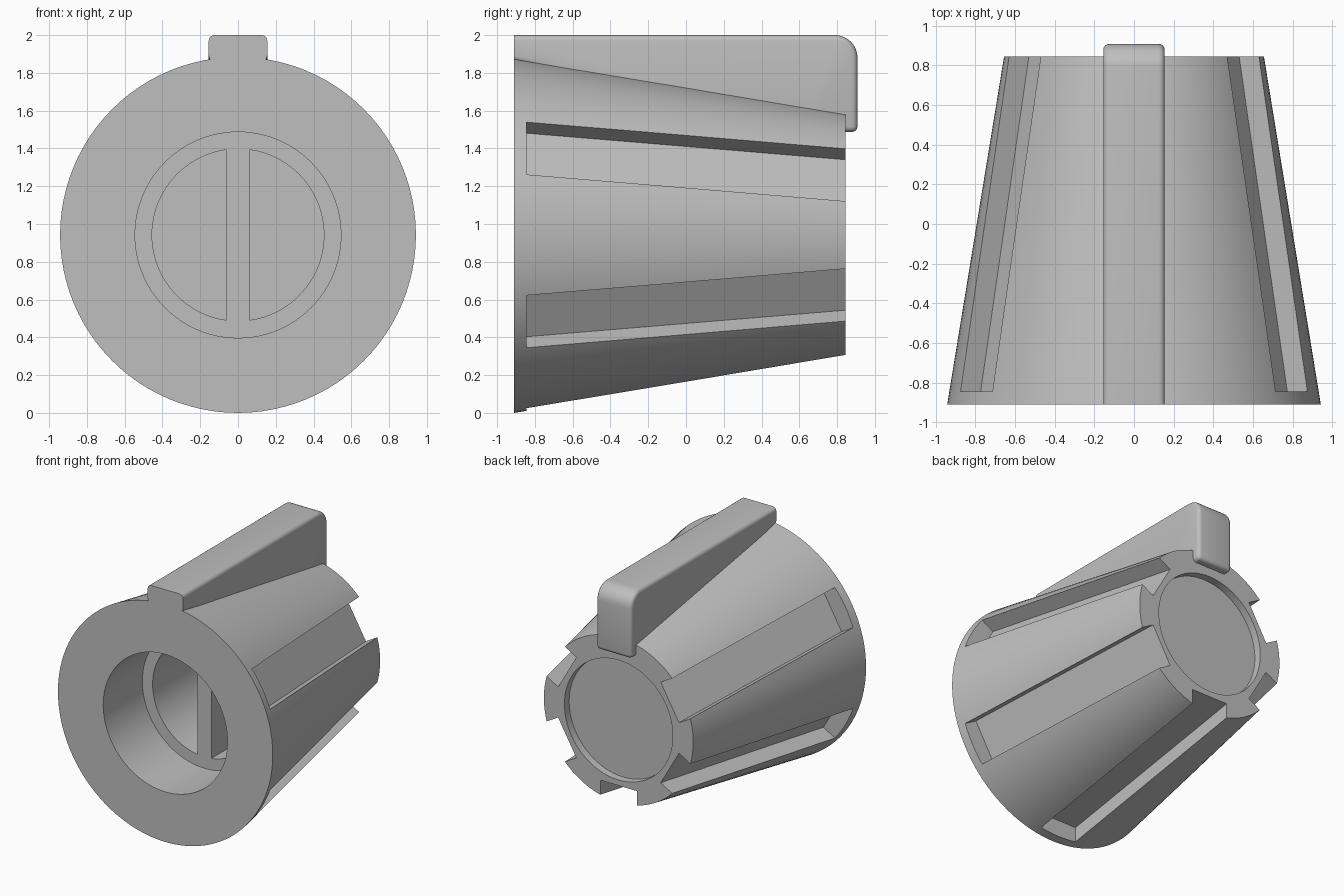
import bpy, bmesh, math
from mathutils import Matrix, Vector

cube = bpy.data.objects.get("Cube")
if cube:
    bpy.data.objects.remove(cube, do_unlink=True)

AXIS_Z = 0.942           # height of the knob's axis
FRONT, BACK = -0.91, 0.845

grey = bpy.data.materials.new("grey plastic")
grey.use_nodes = True
grey.diffuse_color = (0.52, 0.52, 0.52, 1)
grey.node_tree.nodes["Principled BSDF"].inputs["Base Color"].default_value = (0.52, 0.52, 0.52, 1)


def make_object(name, bm):
    bmesh.ops.recalc_face_normals(bm, faces=bm.faces[:])
    mesh = bpy.data.meshes.new(name)
    bm.to_mesh(mesh)
    bm.free()
    mesh.materials.append(grey)
    obj = bpy.data.objects.new(name, mesh)
    obj.location.z = AXIS_Z
    bpy.context.collection.objects.link(obj)
    return obj


def activate(obj):
    bpy.ops.object.select_all(action='DESELECT')
    obj.select_set(True)
    bpy.context.view_layer.objects.active = obj


def smooth(obj):
    activate(obj)
    bpy.ops.object.shade_smooth_by_angle(angle=math.radians(30))


# Knob body: turned profile (radius, y) with stepped front bore and back recess
profile = [(0, 0.6), (0.455, 0.6), (0.455, -0.42), (0.545, -0.42), (0.545, FRONT),
           (AXIS_Z, FRONT), (0.655, BACK), (0.475, BACK), (0.475, 0.785), (0, 0.785)]
bm = bmesh.new()
verts = [bm.verts.new((r, y, 0)) for r, y in profile]
edges = [bm.edges.new(pair) for pair in zip(verts, verts[1:])]
bmesh.ops.spin(bm, geom=verts + edges, cent=(0, 0, 0), axis=(0, 1, 0),
               angle=math.tau, steps=96)
bmesh.ops.remove_doubles(bm, verts=bm.verts[:], dist=0.0005)
body = make_object("knob_body", bm)

# Grip grooves: parallel-sided slots whose floors follow the taper
bm = bmesh.new()
for degrees in (30, 150, 210, 270, 330):
    slot = bmesh.ops.create_cube(bm, size=2)["verts"]
    for v in slot:
        y = -0.845 if v.co.y < 0 else 0.9
        radius = 1.2 if v.co.x > 0 else 0.66 - 0.166 * y
        v.co = Vector((radius, y, 0.16 * v.co.z))
    bmesh.ops.rotate(bm, verts=slot, cent=(0, 0, 0),
                     matrix=Matrix.Rotation(-math.radians(degrees), 3, 'Y'))
cutter = make_object("groove_cutter", bm)
cutter.hide_render = True
cut = body.modifiers.new("grooves", 'BOOLEAN')
cut.operation = 'DIFFERENCE'
cut.solver = 'EXACT'
cut.object = cutter
activate(body)
bpy.ops.object.modifier_apply(modifier=cut.name)
bpy.data.objects.remove(cutter, do_unlink=True)
smooth(body)

# Pointer ridge: side outline with a rounded back corner, extruded across x
TOP, TIP, CORNER = 2 - AXIS_Z, 0.908, 0.12
outline = [(FRONT, 0.92), (0.6, 0.545), (TIP, 0.545)]
for i in range(9):
    a = math.pi / 2 * i / 8
    outline.append((TIP - CORNER + CORNER * math.cos(a), TOP - CORNER + CORNER * math.sin(a)))
outline.append((FRONT, TOP))
bm = bmesh.new()
side = bm.faces.new([bm.verts.new((-0.155, y, z)) for y, z in outline])
new = bmesh.ops.extrude_face_region(bm, geom=[side])["geom"]
bmesh.ops.translate(bm, vec=(0.31, 0, 0), verts=[g for g in new if isinstance(g, bmesh.types.BMVert)])
if side.is_valid and all(len(e.link_faces) == 1 for e in side.edges):
    bm.faces.new(list(side.verts))


def is_rounded(edge):
    a, b = (v.co for v in edge.verts)
    along_side = abs(a.x - b.x) < 0.001 and max(a.y, b.y) > FRONT + 0.01
    lower_tip = min(a.y, b.y) > TIP - 0.01 and max(a.z, b.z) < 0.55
    return along_side or lower_tip


bmesh.ops.bevel(bm, geom=[e for e in bm.edges if is_rounded(e)], offset=0.03,
                segments=4, profile=0.5, affect='EDGES', clamp_overlap=True)
smooth(make_object("pointer_ridge", bm))

# Cross bar dividing the inner bore into two pockets
bm = bmesh.new()
bmesh.ops.create_cube(bm, size=1)
bmesh.ops.scale(bm, vec=(0.12, 1.04, 0.912), verts=bm.verts[:])
bmesh.ops.translate(bm, vec=(0, 0.1, 0), verts=bm.verts[:])
make_object("bore_cross_bar", bm)
